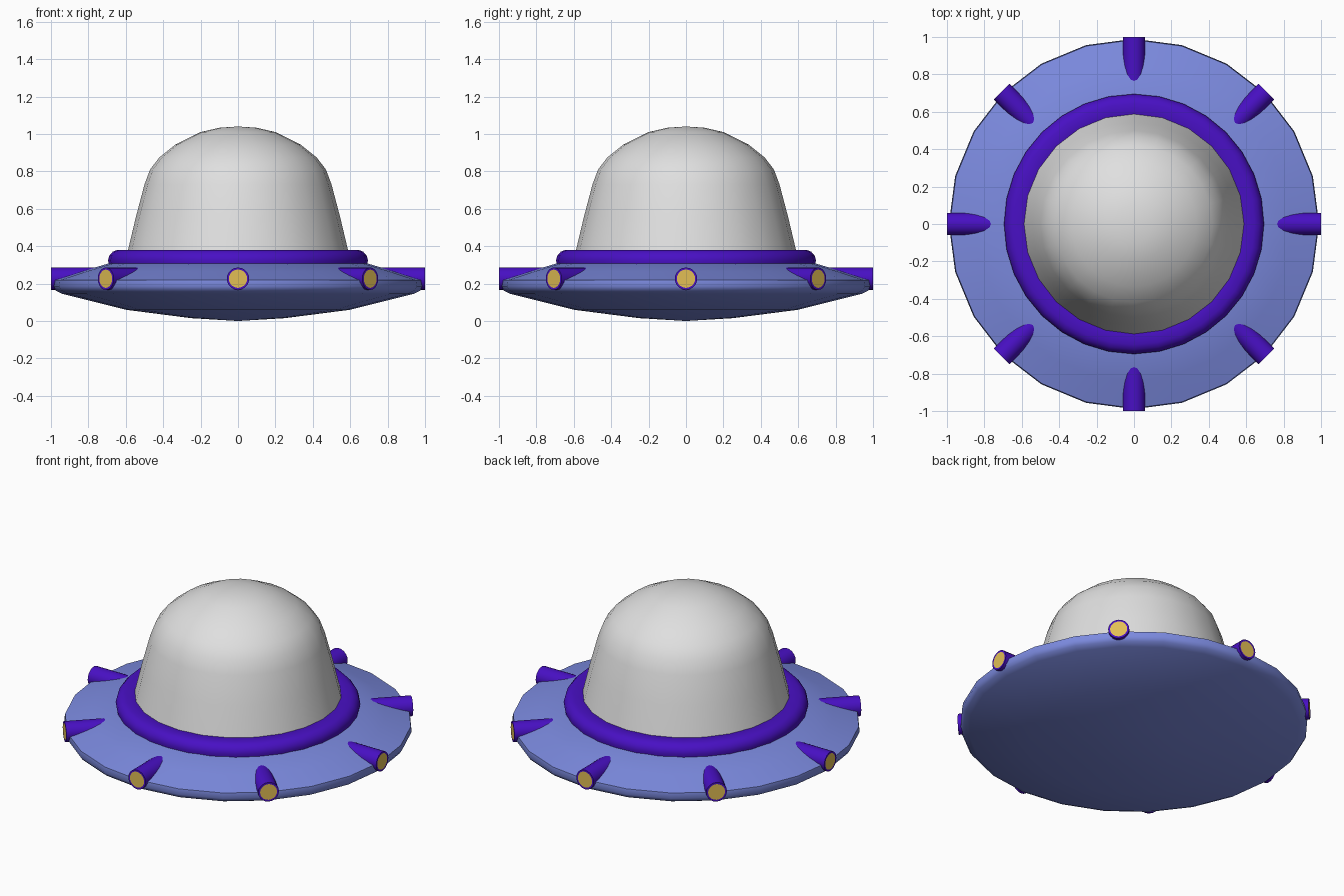
import bpy, bmesh, math
from mathutils import Matrix

if "Cube" in bpy.data.objects:
    bpy.data.objects.remove(bpy.data.objects["Cube"])


def material(name, rgb):
    m = bpy.data.materials.new(name)
    m.diffuse_color = (*rgb, 1)
    m.use_nodes = True
    m.node_tree.nodes["Principled BSDF"].inputs["Base Color"].default_value = m.diffuse_color
    return m


BLUE = material("soft_blue", (0.20, 0.255, 0.74))
PURPLE = material("deep_purple", (0.065, 0.005, 0.55))
WHITE = material("pale_grey", (0.74, 0.74, 0.74))
GOLD = material("lamp_gold", (0.76, 0.52, 0.09))


def finish(name, bm, mats, angle):
    bmesh.ops.recalc_face_normals(bm, faces=bm.faces[:])
    mesh = bpy.data.meshes.new(name)
    bm.to_mesh(mesh)
    bm.free()
    for m in mats:
        mesh.materials.append(m)
    ob = bpy.data.objects.new(name, mesh)
    bpy.context.collection.objects.link(ob)
    bpy.ops.object.select_all(action='DESELECT')
    ob.select_set(True)
    bpy.context.view_layer.objects.active = ob
    bpy.ops.object.shade_smooth_by_angle(angle=math.radians(angle))
    return ob


def lathe(name, profile, sides, mat, closed=False, angle=50):
    """Spin an (r, z) profile round the z axis."""
    bm = bmesh.new()
    verts = [bm.verts.new((r, 0, z)) for r, z in profile]
    edges = [bm.edges.new(p) for p in zip(verts, verts[1:])]
    if closed:
        edges.append(bm.edges.new((verts[-1], verts[0])))
    bmesh.ops.spin(bm, geom=verts + edges, cent=(0, 0, 0), axis=(0, 0, 1),
                   angle=math.tau, steps=sides, use_duplicate=False)
    bmesh.ops.remove_doubles(bm, verts=bm.verts[:], dist=0.0005)
    return finish(name, bm, [mat], angle)


# Saucer hull
lathe("saucer_hull", [(0, 0), (0.25, 0.015), (0.6, 0.06), (0.94, 0.145),
                      (0.975, 0.162), (0.99, 0.185), (0.985, 0.218),
                      (0.84, 0.264), (0.69, 0.308), (0, 0.32)], 24, BLUE)

# Collar ring round the dome
lathe("dome_collar", [(0.56, 0.30), (0.69, 0.30), (0.695, 0.325), (0.688, 0.35),
                      (0.67, 0.37), (0.645, 0.38), (0.585, 0.38), (0.56, 0.37)],
      32, PURPLE, closed=True)

# Dome
lathe("dome", [(0.60, 0.33), (0.588, 0.38), (0.545, 0.56), (0.50, 0.73),
               (0.47, 0.81), (0.42, 0.875), (0.335, 0.943), (0.20, 1.01),
               (0.10, 1.033), (0, 1.04)], 24, WHITE)

# Eight lamps: horizontal tubes sunk into the hull, with gold inset ends
for i in range(8):
    bm = bmesh.new()
    bmesh.ops.create_cone(bm, cap_ends=True, segments=20, radius1=0.06,
                          radius2=0.06, depth=0.32)
    end = max(bm.faces, key=lambda f: f.calc_center_median().z)
    bmesh.ops.inset_region(bm, faces=[end], thickness=0.011, depth=0)
    end.material_index = 1
    place = (Matrix.Rotation(i * math.tau / 8, 4, 'Z')
             @ Matrix.Translation((0.84, 0, 0.226))
             @ Matrix.Rotation(math.pi / 2, 4, 'Y'))
    bmesh.ops.transform(bm, matrix=place, verts=bm.verts[:])
    finish(f"lamp_{i + 1}", bm, [PURPLE, GOLD], 40)
